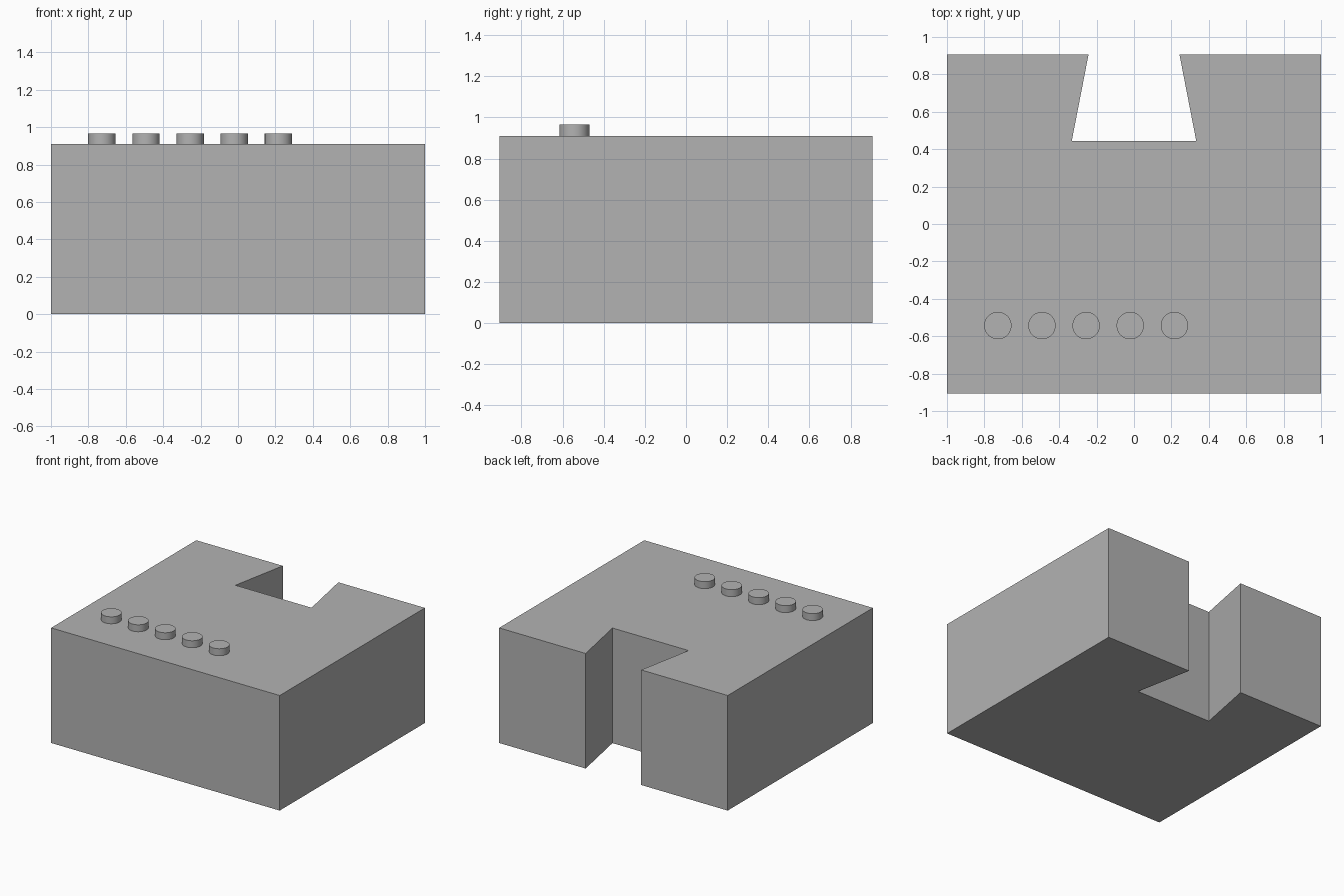
import bpy
import bmesh

if "Cube" in bpy.data.objects:
    bpy.data.objects.remove(bpy.data.objects["Cube"])

grey = bpy.data.materials.new("plain_grey")
grey.diffuse_color = (0.45, 0.45, 0.45, 1)
grey.use_nodes = True
grey.node_tree.nodes["Principled BSDF"].inputs["Base Color"].default_value = grey.diffuse_color

HEIGHT = 0.91

# Block with a dovetail slot: extruded outline, mirrored about x = 0
half = [(1.0, -0.907), (1.0, 0.907), (0.243, 0.907), (0.333, 0.443)]
outline = half + [(-x, y) for x, y in reversed(half)]
bm = bmesh.new()
base = bm.faces.new([bm.verts.new((x, y, 0)) for x, y in outline])
top = bmesh.ops.extrude_face_region(bm, geom=[base])["geom"]
bmesh.ops.translate(bm, vec=(0, 0, HEIGHT),
                    verts=[g for g in top if isinstance(g, bmesh.types.BMVert)])
bmesh.ops.recalc_face_normals(bm, faces=bm.faces)
mesh = bpy.data.meshes.new("slotted_block")
bm.to_mesh(mesh)
bm.free()
mesh.materials.append(grey)
bpy.context.collection.objects.link(bpy.data.objects.new("slotted_block", mesh))

# Row of round studs on the top face
STUD_HEIGHT = 0.055
for i in range(5):
    bpy.ops.mesh.primitive_cylinder_add(
        vertices=64, radius=0.073, depth=STUD_HEIGHT,
        location=(-0.728 + 0.236 * i, -0.543, HEIGHT + STUD_HEIGHT / 2))
    stud = bpy.context.object
    stud.name = f"stud_{i + 1}"
    stud.data.materials.append(grey)
    bpy.ops.object.shade_smooth_by_angle()
